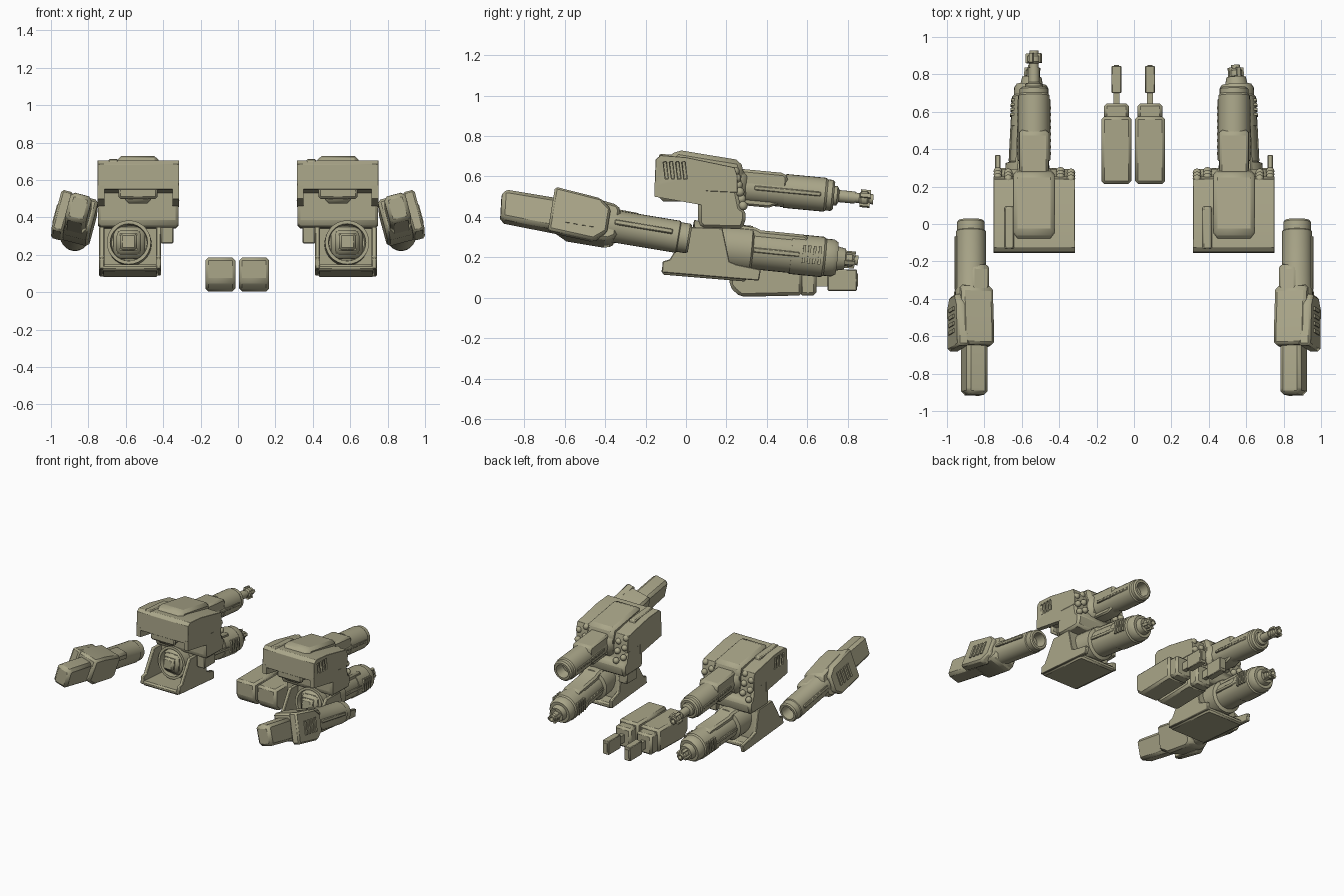
import bpy, bmesh, math
from mathutils import Matrix, Vector

cube = bpy.data.objects.get("Cube")
if cube:
    bpy.data.objects.remove(cube, do_unlink=True)

mat = bpy.data.materials.new("khaki_armour")
mat.use_nodes = True
KHAKI = (0.40, 0.38, 0.25, 1)
mat.diffuse_color = KHAKI
bsdf = next(n for n in mat.node_tree.nodes if n.type == 'BSDF_PRINCIPLED')
bsdf.inputs["Base Color"].default_value = KHAKI
bsdf.inputs["Roughness"].default_value = 0.7


def finish(name, bm, frame, bevel=0, cutter=None):
    bmesh.ops.transform(bm, matrix=frame, verts=bm.verts)
    bmesh.ops.recalc_face_normals(bm, faces=bm.faces)
    me = bpy.data.meshes.new(name)
    bm.to_mesh(me)
    bm.free()
    me.materials.append(mat)
    ob = bpy.data.objects.new(name, me)
    bpy.context.collection.objects.link(ob)
    bpy.ops.object.select_all(action='DESELECT')
    ob.select_set(True)
    bpy.context.view_layer.objects.active = ob
    bpy.ops.object.shade_smooth_by_angle(angle=math.radians(32))
    if cutter:
        mod = ob.modifiers.new("vents", 'BOOLEAN')
        mod.object = cutter
        mod.solver = 'EXACT'
        bpy.ops.object.modifier_apply(modifier=mod.name)
        bpy.data.objects.remove(cutter, do_unlink=True)
    if bevel:
        mod = ob.modifiers.new("chamfer", 'BEVEL')
        mod.width = bevel
        mod.segments = 1
        mod.limit_method = 'ANGLE'
    return ob


def prism(name, frame, pts, x0, x1, bevel=0, cutter=None):
    """Side profile (y, z) pulled across x."""
    bm = bmesh.new()
    face = bm.faces.new([bm.verts.new((x0, y, z)) for y, z in pts])
    ext = bmesh.ops.extrude_face_region(bm, geom=[face])
    moved = [v for v in ext["geom"] if isinstance(v, bmesh.types.BMVert)]
    bmesh.ops.translate(bm, vec=(x1 - x0, 0, 0), verts=moved)
    return finish(name, bm, frame, bevel, cutter)


def box(name, frame, xr, yr, zr, bevel=0):
    pts = [(yr[0], zr[0]), (yr[1], zr[0]), (yr[1], zr[1]), (yr[0], zr[1])]
    return prism(name, frame, pts, xr[0], xr[1], bevel)


def lathe(name, frame, prof, steps=28):
    """(y, radius) profile turned about the local y axis."""
    bm = bmesh.new()
    vs = [bm.verts.new((r, y, 0)) for y, r in prof]
    es = [bm.edges.new(p) for p in zip(vs, vs[1:])]
    bmesh.ops.spin(bm, geom=vs + es, cent=(0, 0, 0), axis=(0, 1, 0),
                   angle=2 * math.pi, steps=steps)
    bmesh.ops.remove_doubles(bm, verts=bm.verts, dist=0.0005)
    return finish(name, bm, frame)


def frame_at(loc, pitch, roll=0, yaw=0):
    return (Matrix.Translation(loc) @ Matrix.Rotation(yaw, 4, 'Z')
            @ Matrix.Rotation(pitch, 4, 'X') @ Matrix.Rotation(roll, 4, 'Y'))


def muzzle(name, frame, y, r):
    """Stepped nozzle with side lugs."""
    lathe(name, frame, [(y - .04, 0), (y - .04, r), (y + .03, r), (y + .04, r * 1.4),
                        (y + .07, r * 1.4), (y + .08, r), (y + .10, r),
                        (y + .10, r * .6), (y + .07, 0)], 16)
    for i in range(4):
        spin = Matrix.Rotation(i * math.pi / 2 + .4, 4, 'Y')
        box(name + "_lug", frame @ spin, (-.01, .01), (y + .035, y + .085), (r * .8, r * 1.75))


def turret(tag, M, s):
    # Hood with slotted outer cheek
    bm = bmesh.new()
    for i in range(4):
        slot = (Matrix.Translation((.745, -.10 + i * .031, .63)) @ Matrix.Rotation(.12, 4, 'X')
                @ Matrix.Diagonal((.08, .016, .085, 1)))
        bmesh.ops.create_cube(bm, size=1, matrix=slot)
    cutter = finish("slot_cutter", bm, M)
    cutter.hide_render = True
    prism(tag + "hood", M, [(-.155, .55), (-.15, .685), (-.125, .705), (0, .695), (.24, .645),
                            (.255, .60), (.255, .52), (.06, .53)], .315, .75, .018, cutter)
    for x in (.315, .715):
        prism(tag + "hood_cheek", M, [(-.155, .50), (-.155, .57), (.1, .57), (.1, .455)], x, x + .035)
    box(tag + "hood_brace", M, (.465, .605), (-.13, .08), (.475, .56), .02)
    box(tag + "hood_lip", M, (.43, .64), (-.15, -.12), (.50, .57), .012)
    # Pedestal and its hanger
    prism(tag + "pedestal", M, [(.06, .56), (.06, .37), (.08, .345), (.28, .34), (.295, .39),
                                (.295, .43), (.27, .45), (.24, .60)], .318, .748, .022)
    box(tag + "hanger", M, (.345, .412), (.09, .22), (.26, .36), .006)
    # Roof hump, collar, and offset rail
    prism(tag + "roof_hump", M, [(-.10, .68), (-.045, .732), (.27, .68), (.29, .60), (.27, .54),
                                 (.1, .54)], .425, .645, .022)
    box(tag + "gun_collar", frame_at((s * .535, 0, .575), -.095), (-.105, .105),
        (.16, .30), (-.09, .085), .03)
    cx = .392 if s > 0 else .667
    prism(tag + "roof_rail", M, [(-.14, .68), (-.13, .712), (.09, .695), (.10, .65)],
          cx - .025, cx + .025, .006)
    # Round studs down both rear corners
    bm = bmesh.new()
    for x in (.365, .70):
        for i in range(6):
            p = Vector((x - .028 + (i % 2) * .056, .242 + i * .008, .625 - i * .034))
            bmesh.ops.create_uvsphere(bm, u_segments=12, v_segments=8, radius=.023,
                                      matrix=Matrix.Translation(p))
    finish(tag + "studs", bm, M)

    # Upper gun
    G = M @ frame_at((.535, 0, .575), -.095)
    lathe(tag + "upper_barrel", G, [(.1, 0), (.1, .08), (.49, .08), (.49, .084), (.69, .084),
                                    (.70, .077), (.725, .077), (.735, .066), (.735, .05),
                                    (.66, .045), (.66, 0)])
    prism(tag + "upper_barrel_cover", G, [(.2, 0), (.2, .088), (.48, .088), (.50, .07), (.50, 0)],
          -.077, .077, .02)
    for x in (-.088, .073):
        box(tag + "upper_side_rail", G, (x, x + .015), (.34, .67), (-.01, .012), .004)
        for i in range(8):
            box(tag + "rail_tooth", G, (x - .003, x + .018), (.37 + i * .035, .385 + i * .035),
                (-.006, .008))
    prism(tag + "upper_under_rail", G, [(.25, -.04), (.27, -.09), (.42, -.09), (.48, -.06), (.48, -.04)],
          -.05, .05, .01)
    if s < 0:
        lathe(tag + "upper_nozzle_stem", G, [(.66, .048), (.75, .048), (.76, .03), (.84, .03), (.84, 0)], 16)
        muzzle(tag + "upper_nozzle", G, .83, .025)

    # Open cradle: two walls and a floor with chamfered corners
    rear = [(.18, .345), (.215, .18), (.25, .165)]
    front = [(-.12, .125), (-.115, .18), (-.08, .19), (.015, .35)]
    prism(tag + "cradle_outer_wall", M, front + rear + [(.37, .14), (.36, .085), (.3, .09)],
          .715, .742, .004)
    prism(tag + "cradle_inner_wall", M, front + rear + [(.3, .15), (.3, .09)], .412, .438, .004)
    prism(tag + "cradle_floor", M, [(-.12, .115), (-.12, .15), (.3, .12), (.3, .08)],
          .425, .73, .012)
    prism(tag + "cradle_back_plate", M, [(.10, .12), (.10, .34), (.18, .34), (.215, .18), (.215, .12)],
          .43, .72)

    # Lower gun
    L = M @ frame_at((.585, 0, .27), -.1, 0, .05)
    lathe(tag + "lower_barrel", L, [(.07, 0), (.07, .095), (.03, .10), (.03, .118), (.32, .118),
                                    (.33, .095), (.52, .095), (.52, .10), (.68, .10), (.69, .092),
                                    (.73, .092), (.75, .08), (.75, .06), (.79, .052), (.79, 0)])
    for i, h in enumerate((.085, .065, .045)):
        box(tag + "breech_step", L, (-h, h), (.035 - i * .025, .12), (-h, h), h * .3)
    prism(tag + "lower_barrel_cover", L, [(.15, .03), (.15, .112), (.33, .112), (.36, .1),
                                          (.58, .1), (.60, .085), (.60, .03)], -.065, .065, .018)
    for x in (-.102, .087):
        box(tag + "lower_side_rail", L, (x, x + .015), (.33, .56), (-.012, .012), .004)
        for i in range(4):
            box(tag + "lower_fin", L, (x - .004, x + .019), (.575 + i * .026, .588 + i * .026), (-.04, .05))
    muzzle(tag + "lower_nozzle", L, .755, .024)


def side_cannon(tag, M):
    C = M @ frame_at((.872, 0, .295), -.165, -.26)
    lathe(tag + "barrel", C, [(-.5, 0), (-.5, .08), (-.36, .085), (-.34, .08), (-.04, .08),
                              (-.035, .074), (.01, .074), (.02, .066), (.02, .05),
                              (-.06, .045), (-.06, 0)])
    prism(tag + "barrel_mantle", C, [(-.46, .02), (-.46, .09), (-.24, .085), (-.22, .06), (-.22, .02)],
          -.082, .02, .016)
    prism(tag + "body", C, [(-.67, -.05), (-.67, .12), (-.55, .118), (-.36, .095), (-.34, .07),
                            (-.34, -.07), (-.38, -.095), (-.58, -.095)], -.10, .075, .03)
    prism(tag + "outer_plate", C, [(-.68, -.10), (-.68, .125), (-.45, .105), (-.39, .06),
                                   (-.39, -.06), (-.45, -.112)], .04, .105, .012)
    prism(tag + "stock", C, [(-.92, -.065), (-.935, .08), (-.90, .088), (-.6, .088), (-.6, -.075)],
          -.075, .042, .02)
    box(tag + "side_rail", C, (.075, .09), (-.36, -.07), (-.012, .012), .004)
    for i in range(4):
        box(tag + "plate_rib", C, (.095, .112), (-.60 + i * .04, -.58 + i * .04), (-.05, .05))


def pod(tag, x):
    P = Matrix.Translation((x, 0, 0))
    prism(tag + "case", P, [(.215, .06), (.215, .185), (.575, .185), (.575, .012), (.27, .005), (.235, .035)],
          -.081, .081, .016)
    box(tag + "rear_step", P, (-.066, .066), (.56, .645), (.012, .165), .015)
    box(tag + "neck", P, (-.016, .016), (.63, .71), (.055, .115))
    box(tag + "rear_block", P, (-.026, .026), (.70, .845), (.035, .14), .004)
    box(tag + "rear_block_port", P, (-.014, .014), (.84, .849), (.055, .12))


for s, side in ((1, "left_"), (-1, "right_")):
    M = Matrix.Diagonal((s, 1, 1, 1))
    turret(side, M, s)
    side_cannon(side + "cannon_", M)
pod("left_pod_", .086)
pod("right_pod_", -.094)
